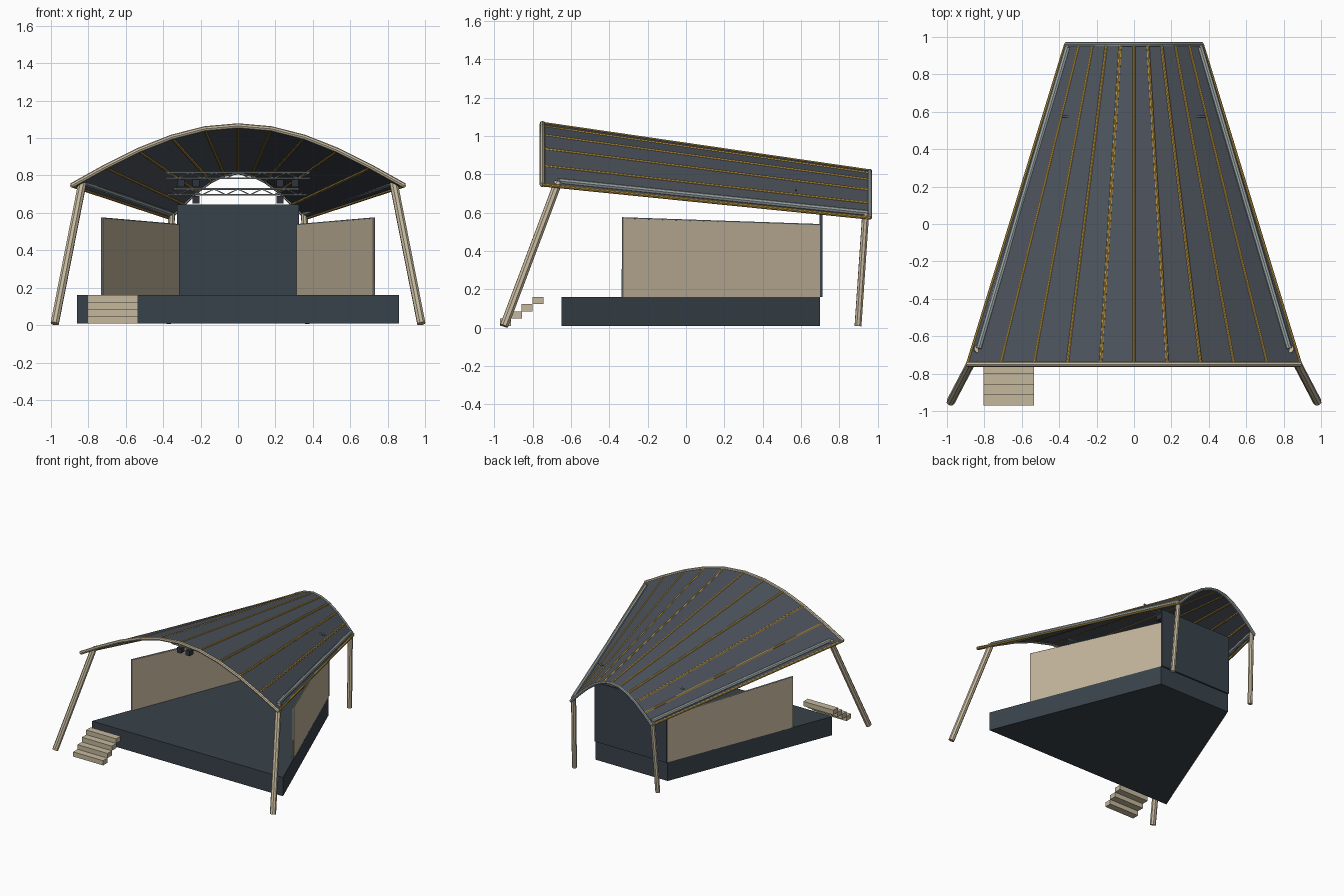
import bpy, bmesh
from math import cos, pi
from mathutils import Vector

if "Cube" in bpy.data.objects:
    bpy.data.objects.remove(bpy.data.objects["Cube"])


def mat(name, r, g, b):
    m = bpy.data.materials.new(name)
    m.diffuse_color = (r, g, b, 1)
    m.use_nodes = True
    m.node_tree.nodes["Principled BSDF"].inputs["Base Color"].default_value = m.diffuse_color
    return m


ROOF = mat("roof_slate", .075, .088, .11)
DARK = mat("stage_dark", .04, .055, .07)
TIMBER = mat("timber", .56, .48, .34)
PANEL = mat("panel_beige", .54, .46, .33)
GOLD = mat("rib_gold", .56, .34, .06)
STEEL = mat("steel_grey", .33, .38, .38)
LAMP = mat("lamp_dark", .03, .035, .045)


def add_mesh(name, bm, material):
    bmesh.ops.recalc_face_normals(bm, faces=bm.faces)
    me = bpy.data.meshes.new(name)
    bm.to_mesh(me)
    bm.free()
    me.materials.append(material)
    ob = bpy.data.objects.new(name, me)
    bpy.context.collection.objects.link(ob)
    return ob


def tubes(name, paths, radius, material):
    """Round tubes along one or more polylines, as one mesh."""
    cu = bpy.data.curves.new(name, 'CURVE')
    cu.dimensions = '3D'
    cu.bevel_depth = radius
    cu.bevel_resolution = 2
    cu.use_fill_caps = True
    for path in paths:
        sp = cu.splines.new('POLY')
        sp.points.add(len(path) - 1)
        for p, co in zip(sp.points, path):
            p.co = (*co, 1)
    tmp = bpy.data.objects.new(name + "_path", cu)
    bpy.context.collection.objects.link(tmp)
    dg = bpy.context.evaluated_depsgraph_get()
    me = bpy.data.meshes.new_from_object(tmp.evaluated_get(dg))
    bpy.data.objects.remove(tmp)
    me.name = name
    me.materials.clear()
    me.materials.append(material)
    ob = bpy.data.objects.new(name, me)
    bpy.context.collection.objects.link(ob)
    bpy.ops.object.select_all(action='DESELECT')
    ob.select_set(True)
    bpy.context.view_layer.objects.active = ob
    bpy.ops.object.shade_smooth_by_angle()
    return ob


def prism(name, outline, z0, tops, material):
    """Extrude a plan outline from z0 up to a height per corner."""
    bm = bmesh.new()
    lo = [bm.verts.new((x, y, z0)) for x, y in outline]
    hi = [bm.verts.new((x, y, z)) for (x, y), z in zip(outline, tops)]
    bm.faces.new(lo)
    bm.faces.new(hi)
    n = len(lo)
    for i in range(n):
        j = (i + 1) % n
        bm.faces.new((lo[i], lo[j], hi[j], hi[i]))
    return add_mesh(name, bm, material)


def box(name, x0, x1, y0, y1, z0, z1, material):
    return prism(name, [(x0, y0), (x1, y0), (x1, y1), (x0, y1)], z0, [z1] * 4, material)


def mirror_x(path):
    return [(-x, y, z) for x, y, z in path]


# Roof shell spanning a wide front arch and a narrow back arch
T = [i / 5 - 1 for i in range(11)]
front = [Vector((.89 * t, -.75, .745 + .32 * cos(t * pi / 2))) for t in T]
back = [Vector((.365 * t, .96, .572 + .245 * cos(t * pi / 2))) for t in T]
bm = bmesh.new()
a = [bm.verts.new(p) for p in front]
b = [bm.verts.new(p) for p in back]
for i in range(10):
    bm.faces.new((a[i], a[i + 1], b[i + 1], b[i]))
roof = add_mesh("roof_shell", bm, ROOF)
sol = roof.modifiers.new("thickness", 'SOLIDIFY')
sol.thickness = .008
sol.offset = 0

# Arches, ribs and side beams
tubes("front_arch", [front], .014, TIMBER)
tubes("back_arch", [back], .012, STEEL)
tubes("roof_ribs", list(zip(front, back)), .009, GOLD)
beam = [(.83, -.665, .765), (.355, .945, .598)]
tubes("side_beams", [beam, mirror_x(beam)], .016, STEEL)

# Leaning posts
fp = [(.98, -.95, .008), (.832, -.667, .76)]
bp = [(.375, .898, .008), (.355, .938, .595)]
tubes("front_posts", [fp, mirror_x(fp)], .023, TIMBER)
tubes("back_posts", [bp, mirror_x(bp)], .019, TIMBER)

# Tapered stage deck
prism("stage_deck", [(-.86, -.65), (.86, -.65), (.325, .70), (-.325, .70)],
      .008, [.16] * 4, DARK)

# Back wall and the two splayed side walls
box("back_wall", -.325, .325, .698, .712, .16, .645, DARK)
for s, side in ((-1, "left"), (1, "right")):
    plan = [(s * .733, -.33), (s * .325, .70), (s * .313, .695), (s * .721, -.335)]
    prism(side + "_wall", plan, .16, [.57, .533, .533, .57], PANEL)
    tubes(side + "_wall_trim", [[(s * .727, -.33, .16), (s * .727, -.33, .572),
                                 (s * .319, .70, .535)]], .006, STEEL)

# Entry steps
for i in range(4):
    y = -.97 + i * .056
    box(f"step_{i + 1}", -.805, -.535, y, y + .057, .008 + i * .038, .046 + i * .038, TIMBER)

# Lighting trusses with hanging lamps
for name, y, z, lamps in (("front_truss", -.3, .815, (.225, .305)),
                          ("rear_truss", .575, .727, (.225,))):
    top = [(-.385, y, z), (.385, y, z)]
    low = [(-.385, y, z - .03), (.385, y, z - .03)]
    lace = [(-.385 + .77 * k / 12, y, z - .03 * (k % 2)) for k in range(13)]
    tubes(name, [top, low], .005, STEEL)
    tubes(name + "_lacing", [lace], .003, STEEL)
    for x in lamps:
        for s in (-1, 1):
            box(f"{name}_lamp", s * x - .018, s * x + .018, y - .025, y + .025,
                z - .078, z - .036, LAMP)
